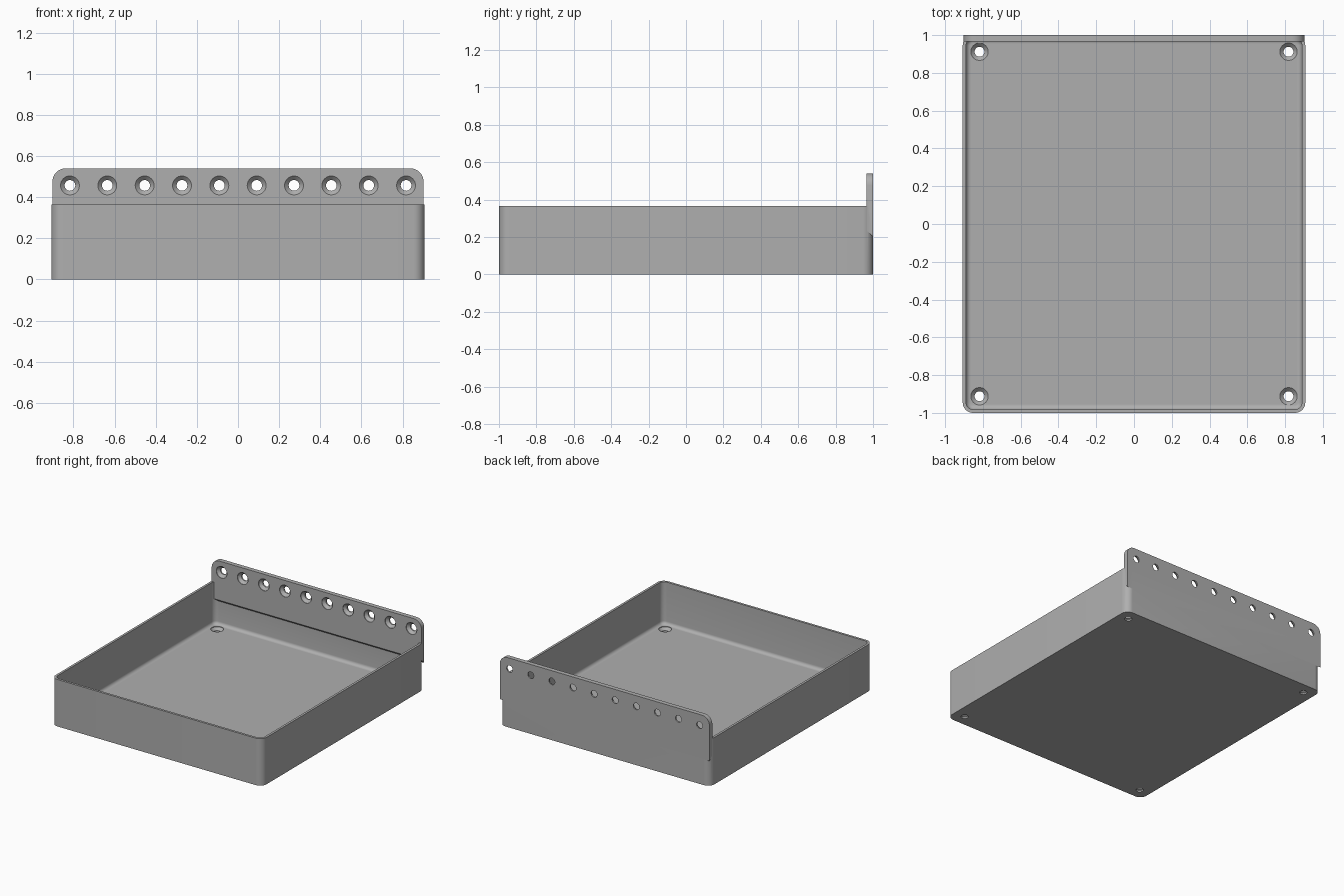
import bpy, bmesh, math
from mathutils import Matrix

old = bpy.data.objects.get("Cube")
if old:
    bpy.data.objects.remove(old, do_unlink=True)

HALF_X, HALF_Y, WALL_H = 0.907, 1.0, 0.365
WALL, FLOOR, FILLET = 0.018, 0.036, 0.025
CORNER = 0.055
PLATE_X, PLATE_FRONT, PLATE_TOP = 0.902, 0.965, 0.54

grey = bpy.data.materials.new("Matte Grey")
grey.use_nodes = True
grey.diffuse_color = (0.43, 0.43, 0.43, 1)
grey.node_tree.nodes["Principled BSDF"].inputs["Base Color"].default_value = (0.43, 0.43, 0.43, 1)


def finish(bm, name):
    bmesh.ops.recalc_face_normals(bm, faces=bm.faces)
    mesh = bpy.data.meshes.new(name)
    bm.to_mesh(mesh)
    bm.free()
    mesh.materials.append(grey)
    obj = bpy.data.objects.new(name, mesh)
    bpy.context.collection.objects.link(obj)
    return obj


def loft(bm, rings):
    """Skin a stack of equal-length point rings and cap both ends."""
    loops = [[bm.verts.new(p) for p in ring] for ring in rings]
    for a, b in zip(loops, loops[1:]):
        for i in range(len(a)):
            j = (i + 1) % len(a)
            bm.faces.new((a[i], a[j], b[j], b[i]))
    bm.faces.new(loops[0])
    bm.faces.new(loops[-1])


def rounded_ring(inset, z, steps=8):
    """Rounded rectangle of the tray outline, moved inward by inset."""
    r = max(CORNER - inset, 0.006)
    hx, hy = HALF_X - inset - r, HALF_Y - inset - r
    points = []
    for quarter, (sx, sy) in enumerate(((1, 1), (-1, 1), (-1, -1), (1, -1))):
        for k in range(steps + 1):
            a = (quarter + k / steps) * math.pi / 2
            points.append((sx * hx + r * math.cos(a), sy * hy + r * math.sin(a), z))
    return points


def screw_cutter(bm, matrix):
    """Countersunk hole along local z, with its wide end at z = 0."""
    profile = ((0.046, 0.02), (0.046, -0.004), (0.026, -0.024), (0.026, -0.08))
    count = 32
    loft(bm, [[matrix @ Matrix.Translation((r * math.cos(t), r * math.sin(t), z)).translation
               for t in (2 * math.pi * i / count for i in range(count))]
              for r, z in profile])


def boolean(target, tool, operation):
    mod = target.modifiers.new(operation.title(), "BOOLEAN")
    mod.operation, mod.solver, mod.object = operation, "EXACT", tool
    bpy.context.view_layer.objects.active = target
    bpy.ops.object.modifier_apply(modifier=mod.name)
    bpy.data.objects.remove(tool, do_unlink=True)


# Open tray with rounded corners and a fillet around the floor
bm = bmesh.new()
rings = [rounded_ring(0, 0), rounded_ring(0, WALL_H), rounded_ring(WALL, WALL_H)]
for k in range(7):
    a = k / 6 * math.pi / 2
    rings.append(rounded_ring(WALL + FILLET * (1 - math.cos(a)),
                              FLOOR + FILLET * (1 - math.sin(a))))
loft(bm, rings)
tray = finish(bm, "tray")

# Rear mounting plate with rounded top corners and a slanted lower edge
bm = bmesh.new()
r = 0.065
outline = [(PLATE_X, 0.2)]
for start, side in ((0, 1), (1, -1)):
    for k in range(11):
        a = (start + k / 10) * math.pi / 2
        outline.append((side * (PLATE_X - r) + r * math.cos(a), PLATE_TOP - r + r * math.sin(a)))
outline.append((-PLATE_X, 0.2))
slant = HALF_Y - PLATE_FRONT
back = [(x, HALF_Y, z) for x, z in outline]
front = [(x, PLATE_FRONT, z + (slant if z < 0.21 else 0)) for x, z in outline]
loft(bm, [back, front])
boolean(tray, finish(bm, "mounting_plate"), "UNION")

# Countersunk screw holes: a row in the plate and one in each floor corner
bm = bmesh.new()
for i in range(10):
    x = (i - 4.5) * 0.1815
    screw_cutter(bm, Matrix.Translation((x, PLATE_FRONT, 0.457)) @ Matrix.Rotation(math.pi / 2, 4, "X"))
for sx in (-1, 1):
    for sy in (-1, 1):
        screw_cutter(bm, Matrix.Translation((sx * 0.818, sy * 0.912, FLOOR)))
boolean(tray, finish(bm, "screw_holes"), "DIFFERENCE")

# Smooth rounded corners, sharp edges kept
bpy.ops.object.select_all(action="DESELECT")
tray.select_set(True)
bpy.context.view_layer.objects.active = tray
bpy.ops.object.shade_smooth_by_angle(angle=math.radians(30))
